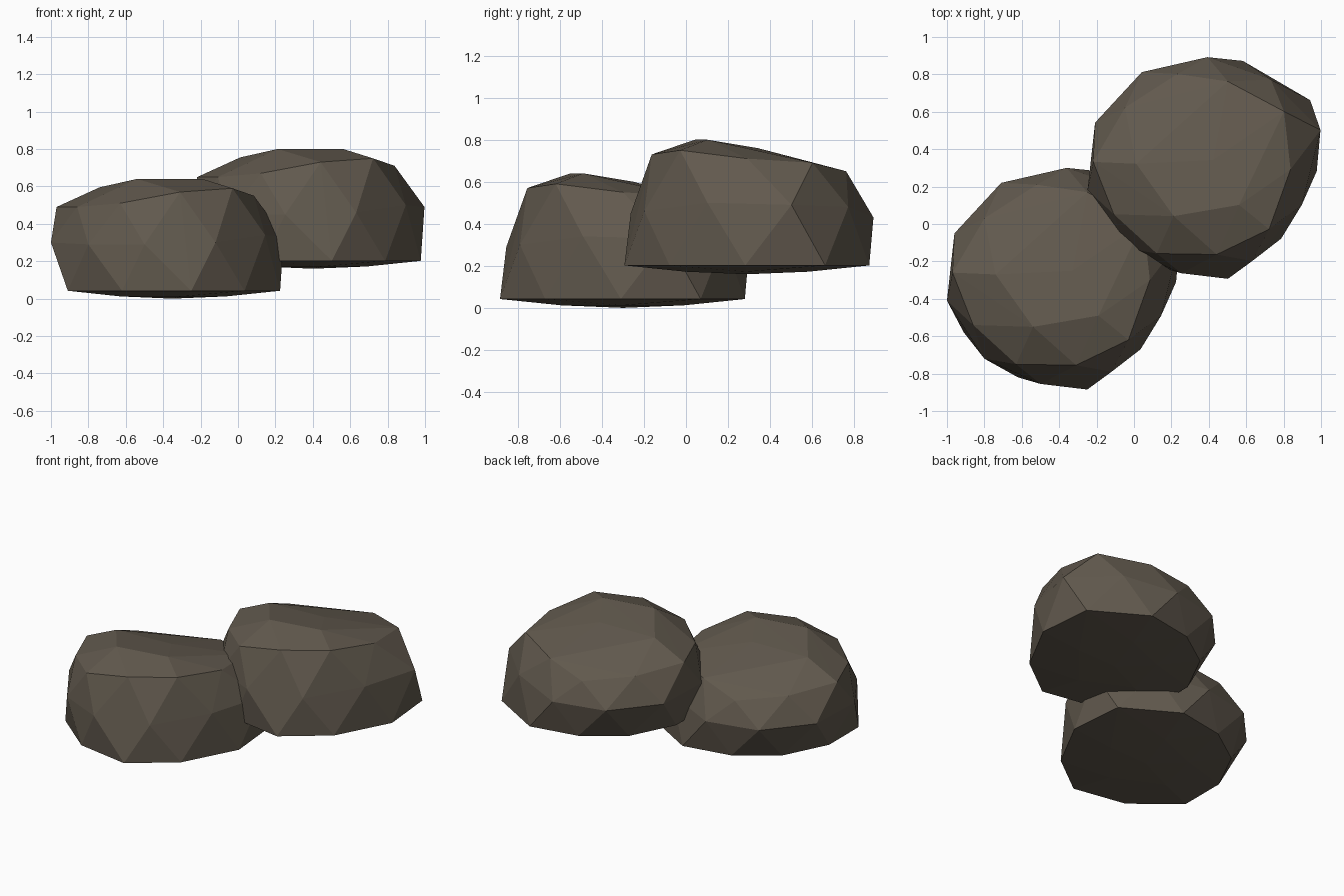
import bpy, bmesh

if "Cube" in bpy.data.objects:
    bpy.data.objects.remove(bpy.data.objects["Cube"])

# Rings of one faceted boulder, from the flat base to the crown
BASE = [(-.91, -.58), (-.62, -.82), (-.25, -.885), (.035, -.67), (.225, -.31),
        (.19, .07), (-.17, .28), (-.5, .22), (-.76, .04), (-.91, -.26)]
BELLY = [(-1, -.41, .3), (-.8, -.72, .29), (-.5, -.855, .29), (-.12, -.79, .3),
         (.145, -.49, .34), (.245, -.09, .33), (-.02, .18, .32), (-.36, .3, .27),
         (-.71, .22, .27), (-.96, -.05, .28)]
RIM = [(-.97, -.26, .49), (-.86, -.54, .49), (-.63, -.75, .51), (-.31, -.755, .57),
       (-.03, -.62, .59), (.085, -.3, .55), (.05, .01, .53), (-.25, .17, .49),
       (-.52, .21, .42), (-.8, .03, .46)]
CROWN = [(-.54, -.55, .64), (-.19, -.49, .64), (-.33, -.25, .6),
         (-.17, -.13, .545), (-.74, -.27, .595)]

stone = bpy.data.materials.new("stone")
stone.diffuse_color = (.12, .10, .075, 1)
stone.use_nodes = True
stone.node_tree.nodes["Principled BSDF"].inputs["Base Color"].default_value = stone.diffuse_color


def boulder_mesh():
    bm = bmesh.new()
    # shallow dished underside: base ring plus a smaller, lower ring
    pts = [(x, y, .042) for x, y in BASE]
    pts += [(-.35 + (x + .35) * .5, -.3 + (y + .3) * .5, .012) for x, y in BASE[::2]]
    pts += [(-.35, -.3, 0)]
    for p in pts + BELLY + RIM + CROWN:
        bm.verts.new(p)
    bmesh.ops.convex_hull(bm, input=bm.verts[:])
    bmesh.ops.delete(bm, geom=[v for v in bm.verts if not v.link_faces], context='VERTS')
    bmesh.ops.recalc_face_normals(bm, faces=bm.faces[:])
    mesh = bpy.data.meshes.new("boulder")
    bm.to_mesh(mesh)
    bm.free()
    mesh.materials.append(stone)
    return mesh


# Two copies of the same boulder, the back one set higher
mesh = boulder_mesh()
for name, offset in (("front_boulder", (0, 0, 0)), ("back_boulder", (.752, .592, .16))):
    ob = bpy.data.objects.new(name, mesh)
    ob.location = offset
    bpy.context.collection.objects.link(ob)
